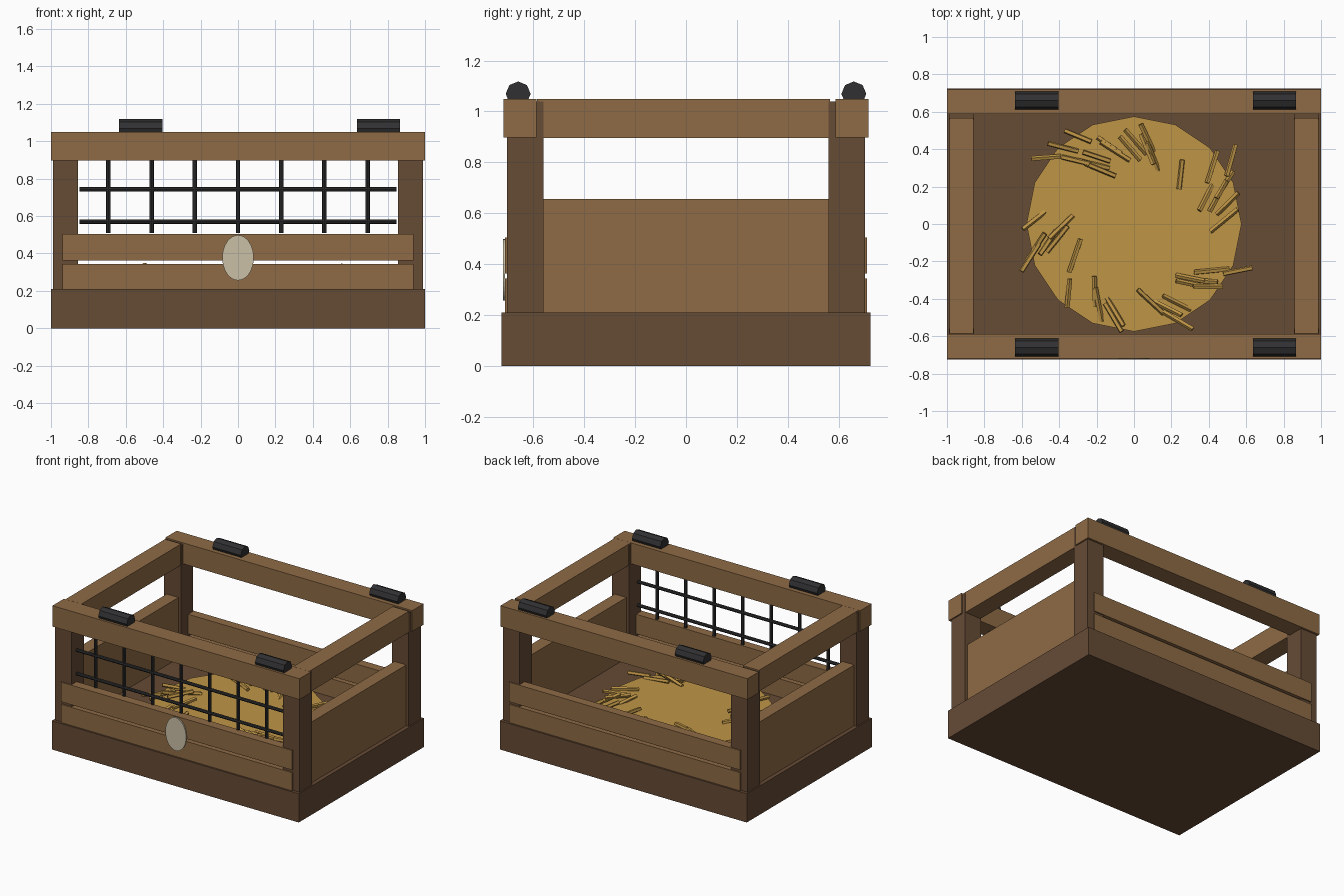
import bpy, math, random
from mathutils import Vector

if "Cube" in bpy.data.objects:
    bpy.data.objects.remove(bpy.data.objects["Cube"])

random.seed(4)


def material(name, rgb):
    m = bpy.data.materials.new(name)
    m.diffuse_color = (*rgb, 1)
    m.use_nodes = True
    m.node_tree.nodes["Principled BSDF"].inputs["Base Color"].default_value = m.diffuse_color
    return m


DARK = material("dark_wood", (0.133, 0.070, 0.036))
WOOD = material("light_wood", (0.275, 0.147, 0.060))
IRON = material("black_iron", (0.030, 0.030, 0.032))
HAY = material("straw_yellow", (0.52, 0.30, 0.062))
CREAM = material("cream", (0.60, 0.53, 0.39))


def finish(name, mat):
    ob = bpy.context.object
    ob.name = name
    ob.data.materials.append(mat)
    return ob


def box(name, mat, x, y, z):
    """Box from (min, max) ranges on each axis."""
    bpy.ops.mesh.primitive_cube_add(size=1, location=[(a + b) / 2 for a, b in (x, y, z)])
    ob = finish(name, mat)
    ob.scale = [abs(b - a) for a, b in (x, y, z)]
    return ob


def rod(name, mat, p, q, r, sides, spin=0.0):
    """Low-poly cylinder from p to q."""
    p, q = Vector(p), Vector(q)
    bpy.ops.mesh.primitive_cylinder_add(vertices=sides, radius=r, depth=(q - p).length,
                                        location=(p + q) / 2)
    ob = finish(name, mat)
    turn = Vector((0, 0, 1)).rotation_difference(q - p)
    ob.rotation_euler = turn.to_euler()
    return ob


# Solid base
box("base", DARK, (-1, 1), (-0.725, 0.725), (0, 0.21))

for s in (-1, 1):
    # Corner posts
    for t in (-1, 1):
        box("corner_post", DARK, (s * 0.855, s * 0.99), (t * 0.56, t * 0.703), (0.21, 1.04))
    # Side panels and side rails
    box("side_panel", WOOD, (s * 0.875, s * 0.97), (-0.562, 0.562), (0.21, 0.655))
    box("side_rail", WOOD, (s * 0.857, s * 0.987), (-0.586, 0.566), (0.895, 1.05))
    # Front and back planks, top rails
    box("lower_plank", WOOD, (-0.937, 0.937), (s * 0.645, s * 0.712), (0.21, 0.343))
    box("upper_plank", WOOD, (-0.937, 0.937), (s * 0.645, s * 0.712), (0.362, 0.505))
    box("long_rail", WOOD, (-1, 1), (s * 0.587, s * 0.718), (0.897, 1.05))
    # Octagonal lid rollers on the long rails
    for x in (-0.52, 0.75):
        rod("roller", IRON, (x - 0.115, s * 0.66, 1.069), (x + 0.115, s * 0.66, 1.069), 0.049, 8)

# Front iron grille
for i in range(-3, 4):
    rod("grille_upright", IRON, (i * 0.231, -0.655, 0.51), (i * 0.231, -0.655, 0.91), 0.012, 8)
for z in (0.57, 0.742):
    rod("grille_crossbar", IRON, (-0.847, -0.655, z), (0.847, -0.655, z), 0.012, 8)

# Oval plate on the front
plate = rod("oval_plate", CREAM, (0, -0.711, 0.377), (0, -0.7205, 0.377), 1, 32)
plate.rotation_euler = (math.pi / 2, 0, 0)
plate.scale = (0.084, 0.121, 1)
plate.scale.z = 1

# Straw bed
bpy.ops.mesh.primitive_cylinder_add(vertices=16, radius=0.575, depth=0.078, location=(0, 0, 0.249))
finish("straw_bed", HAY)

# Loose stalks in a swirl: each is turned by a fixed angle from its radius
stalks = [(-.30, .47), (-.38, .41), (-.47, .355), (-.31, .34), (-.22, .32), (-.18, .29),
          (-.20, .36), (-.13, .42), (-.10, .39), (.01, .44), (-.02, .405), (.07, .46),
          (.07, .40), (.10, .36), (.25, .265), (.42, .305), (.385, .14), (.52, .34),
          (.485, .21), (.45, .15), (.50, .11), (.48, .02), (.555, -.25), (.415, -.25),
          (.30, -.29), (.37, -.305), (.30, -.32), (.395, -.335), (.09, -.415), (.18, -.45),
          (.23, -.42), (.235, -.515), (-.21, -.36), (-.19, -.43), (-.10, -.47), (-.11, -.50),
          (-.35, -.37), (-.315, -.17), (-.39, -.015), (-.41, -.08), (-.46, -.10), (-.535, .02),
          (-.525, -.125), (-.555, -.18)]
for x, y in stalks:
    a = math.atan2(y, x) + math.radians(38 + random.uniform(-6, 6))
    half = random.uniform(0.075, 0.095)
    d = Vector((math.cos(a) * half, math.sin(a) * half, random.uniform(-0.022, 0.022)))
    c = Vector((x, y, random.uniform(0.295, 0.318)))
    rod("straw_stalk", HAY, c - d, c + d, 0.014, 5)
